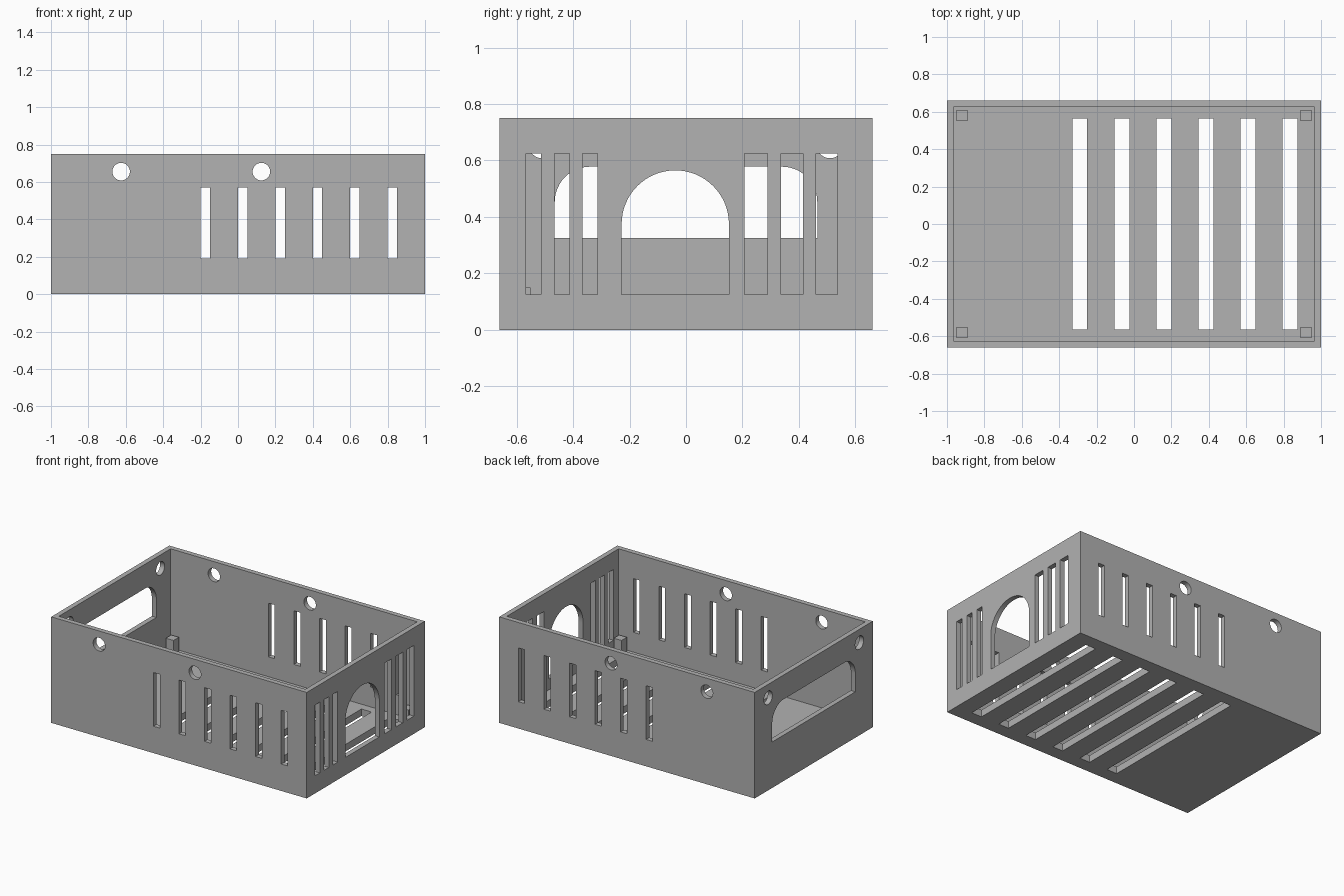
import bpy, bmesh
from math import pi, cos, sin
from mathutils import Vector

cube = bpy.data.objects.get("Cube")
if cube:
    bpy.data.objects.remove(cube, do_unlink=True)

HX, HY, H, WALL = 1.0, 0.66, 0.75, 0.05

grey = bpy.data.materials.new("plain_grey")
grey.use_nodes = True
colour = (0.445, 0.445, 0.445, 1)
grey.diffuse_color = colour
grey.node_tree.nodes["Principled BSDF"].inputs["Base Color"].default_value = colour


def make_object(name, bm):
    bmesh.ops.recalc_face_normals(bm, faces=bm.faces[:])
    mesh = bpy.data.meshes.new(name)
    bm.to_mesh(mesh)
    bm.free()
    mesh.materials.append(grey)
    obj = bpy.data.objects.new(name, mesh)
    bpy.context.collection.objects.link(obj)
    return obj


def add_box(bm, lo, hi):
    verts = bmesh.ops.create_cube(bm, size=1)["verts"]
    for v in verts:
        v.co = Vector([l + (c + 0.5) * (h - l) for c, l, h in zip(v.co, lo, hi)])
    return verts


def arc(u, z, r, start, end, steps):
    return [(u + r * cos(start + (end - start) * i / steps),
             z + r * sin(start + (end - start) * i / steps)) for i in range(steps + 1)]


def add_prism(bm, outline, axis, lo, hi):
    """Extrude a (horizontal, z) outline along x or y."""
    def place(u, z, d):
        return (d, u, z) if axis == "x" else (u, d, z)
    face = bm.faces.new([bm.verts.new(place(u, z, lo)) for u, z in outline])
    new = bmesh.ops.extrude_face_region(bm, geom=[face], use_keep_orig=True)["geom"]
    moved = [g for g in new if isinstance(g, bmesh.types.BMVert)]
    bmesh.ops.translate(bm, verts=moved, vec=place(0, 0, hi - lo))


def circle(u, z, r):
    return arc(u, z, r, 0, 2 * pi, 32)[:-1]


# Open tray: block with its top inset and pushed down
bm = bmesh.new()
add_box(bm, (-HX, -HY, 0), (HX, HY, H))
bm.normal_update()
top = max(bm.faces, key=lambda f: f.calc_center_median().z)
bmesh.ops.inset_region(bm, faces=[top], thickness=WALL)
pocket = bmesh.ops.extrude_discrete_faces(bm, faces=[top])["faces"][0]
bmesh.ops.translate(bm, verts=pocket.verts[:], vec=(0, 0, WALL - H))
tray = make_object("tray", bm)

# Cutters
bm = bmesh.new()
for i in range(6):
    # Slots through the front and back walls
    x = -0.2 + 0.2 * i
    add_box(bm, (x, -0.8, 0.19), (x + 0.05, 0.8, 0.57))
    # Long floor slots
    x = -0.33 + 0.225 * i
    add_box(bm, (x, -0.565, -0.1), (x + 0.08, 0.565, 0.1))
# Round holes in the front and back walls
for x in (-0.625, 0.125):
    add_prism(bm, circle(x, 0.655, 0.047), "y", -0.8, 0.8)
# Narrow and wide slots beside the arch
for y, w in ((-0.567, 0.053), (-0.466, 0.053), (-0.367, 0.053),
             (0.208, 0.08), (0.337, 0.077), (0.46, 0.077)):
    add_box(bm, (0.92, y, 0.125), (1.1, y + w, 0.625))
# Arched doorway
add_prism(bm, arc(-0.038, 0.375, 0.19, 0, pi, 32) + [(-0.228, 0.125), (0.152, 0.125)],
          "x", 0.92, 1.1)
# Wide window with rounded top corners, and its two round holes
window = (arc(0.34, 0.453, 0.125, 0, pi / 2, 12) + arc(-0.34, 0.453, 0.125, pi / 2, pi, 12)
          + [(-0.465, 0.325), (0.465, 0.325)])
add_prism(bm, window, "x", -1.1, -0.92)
for y in (-0.51, 0.51):
    add_prism(bm, circle(y, 0.655, 0.047), "x", -1.1, -0.92)
cutter = make_object("opening_cutter", bm)
cutter.hide_render = True

# Cut every opening
cut = tray.modifiers.new("openings", "BOOLEAN")
cut.operation = "DIFFERENCE"
cut.solver = "EXACT"
cut.object = cutter
bpy.ops.object.select_all(action="DESELECT")
bpy.context.view_layer.objects.active = tray
tray.select_set(True)
bpy.ops.object.modifier_apply(modifier=cut.name)
bpy.data.objects.remove(cutter, do_unlink=True)
bpy.ops.object.shade_smooth_by_angle(angle=pi / 6)

# Short posts in the inside corners
for sx, side in ((-1, "right"), (1, "left")):
    for sy, end in ((-1, "front"), (1, "back")):
        bm = bmesh.new()
        xs = sorted((sx * 0.89, sx * 0.95))
        ys = sorted((sy * 0.55, sy * 0.61))
        add_box(bm, (xs[0], ys[0], WALL), (xs[1], ys[1], 0.15))
        make_object(f"corner_post_{end}_{side}", bm)
